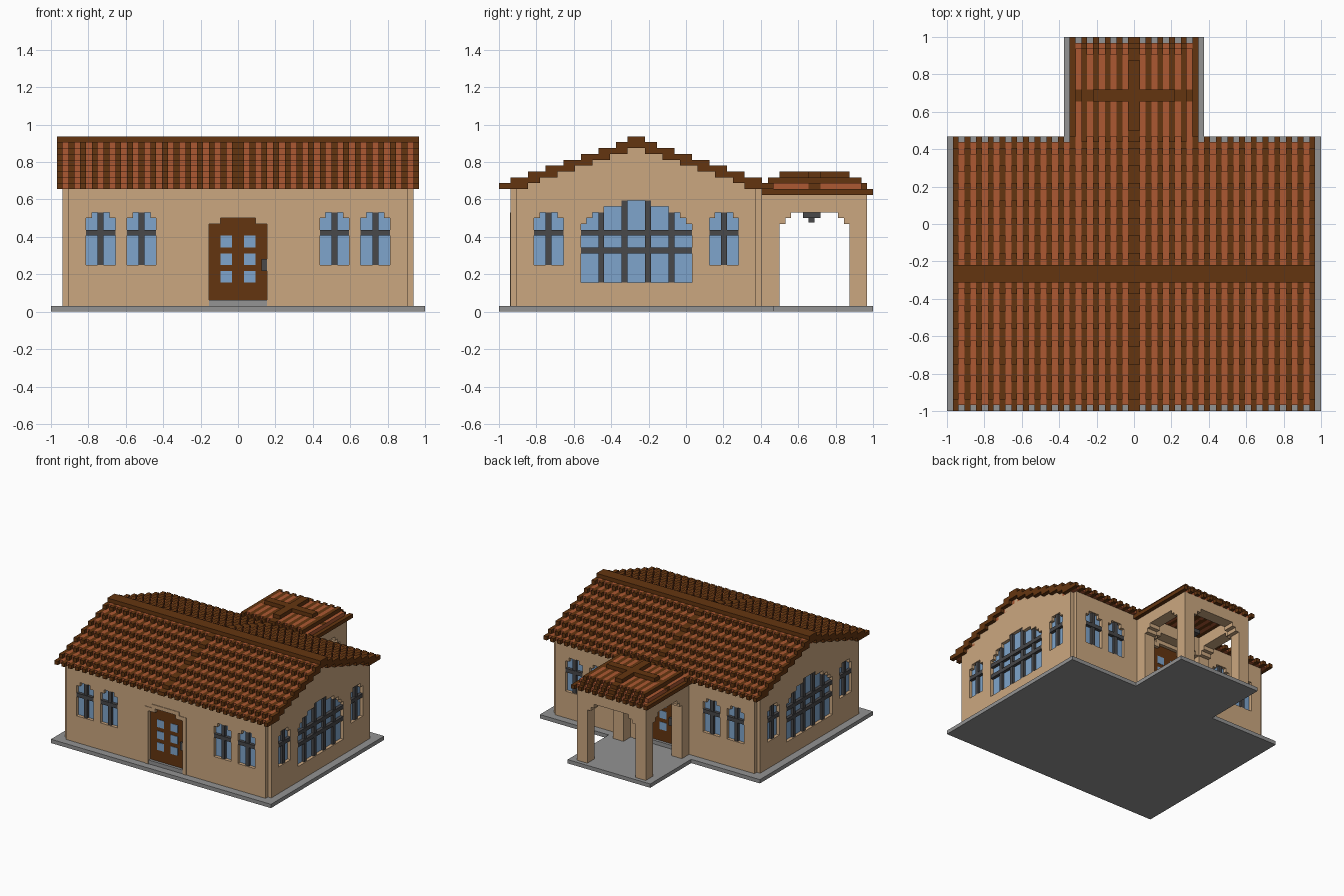
import bpy, bmesh

if "Cube" in bpy.data.objects:
    bpy.data.objects.remove(bpy.data.objects["Cube"], do_unlink=True)

U = 1 / 32       # one brick unit
Y0 = -32         # y is counted in units from the front edge of the slab
MID = 23.5       # y of the main ridge
PORCH = 54       # y of the porch ridge


def material(name, r, g, b):
    lin = [((c / 255 + 0.055) / 1.055) ** 2.4 for c in (r, g, b)] + [1]
    m = bpy.data.materials.new(name)
    m.use_nodes = True
    m.diffuse_color = lin
    m.node_tree.nodes["Principled BSDF"].inputs["Base Color"].default_value = lin
    return m


TAN = material("tan wall", 203, 167, 128)
GREY = material("slab grey", 147, 147, 147)
BROWN = material("dark brown", 100, 53, 16)
ORANGE = material("clay orange", 172, 88, 50)
BLUE = material("glass blue", 127, 165, 204)
DARK = material("frame grey", 72, 72, 74)


def finish(name, bm, mat):
    bmesh.ops.recalc_face_normals(bm, faces=bm.faces)
    me = bpy.data.meshes.new(name)
    bm.to_mesh(me)
    bm.free()
    me.materials.append(mat)
    ob = bpy.data.objects.new(name, me)
    bpy.context.collection.objects.link(ob)
    return ob


def blocks(name, boxes, mat):
    """Boxes given as (x0, x1, y0, y1, z0, z1) in units."""
    bm = bmesh.new()
    for x0, x1, y0, y1, z0, z1 in boxes:
        vs = bmesh.ops.create_cube(bm, size=1)["verts"]
        for v in vs:
            v.co.x = (x1 if v.co.x > 0 else x0) * U
            v.co.y = ((y1 if v.co.y > 0 else y0) + Y0) * U
            v.co.z = (z1 if v.co.z > 0 else z0) * U
    return finish(name, bm, mat)


def stepped(c, z0, rows):
    """Stepped arch outline from rows of (half width, top)."""
    right, z = [], z0
    for h, top in rows:
        right += [(h, z), (h, top)]
        z = top
    return [(c + h, z) for h, z in right] + [(c - h, z) for h, z in reversed(right)]


def prisms(name, items, mat):
    """Items are (axis, outline, d0, d1); outlines are extruded along the axis."""
    bm = bmesh.new()
    for axis, pts, d0, d1 in items:
        def place(a, z, d):
            x, y = (d, a) if axis == "x" else (a, d)
            return bm.verts.new((x * U, (y + Y0) * U, z * U))
        lo = [place(a, z, d0) for a, z in pts]
        hi = [place(a, z, d1) for a, z in pts]
        bm.faces.new(lo)
        bm.faces.new(hi[::-1])
        for i in range(len(pts)):
            j = (i + 1) % len(pts)
            bm.faces.new((lo[j], lo[i], hi[i], hi[j]))
    return finish(name, bm, mat)


def cut(ob, cutter):
    cutter.hide_render = True
    mod = ob.modifiers.new("openings", "BOOLEAN")
    mod.operation = "DIFFERENCE"
    mod.solver = "EXACT"
    mod.object = cutter
    bpy.context.view_layer.objects.active = ob
    bpy.ops.object.modifier_apply(modifier=mod.name)
    bpy.data.objects.remove(cutter, do_unlink=True)


# Slab
blocks("slab", [(-32, 32, 0, 47, 0, 1)], GREY)
blocks("porch_slab", [(-12, 12, 47, 64, 0, 1)], GREY)

# Walls: gabled body and the long walls that stand one unit proud of it
starts = [0] + list(range(2, 21, 3))
gable_rows = [(20.5, 21)] + [(MID - s - 5, 22 + k) for k, s in enumerate(starts[:7])]
gable_walls = prisms("gable_walls", [("x", stepped(MID, 1, gable_rows), -30, 30)], TAN)
long_walls = blocks("long_walls", [(-29, 29, 2, 45, 1, 21)], TAN)

# Windows: recess, glass plate and bars
SMALL = [(2.5, 16), (1.5, 17)]
BIG = [(9.5, 15), (8.5, 16), (7.5, 17), (5.5, 18), (2.5, 19)]
DOOR = [(5, 15), (3, 16)]
cutters = {"x": [], "y": []}
glass, bars = [], []


def bar(axis, a0, a1, d0, d1, z0, z1):
    d0, d1 = sorted((d0, d1))
    bars.append((d0, d1, a0, a1, z0, z1) if axis == "x" else (a0, a1, d0, d1, z0, z1))


def window(axis, face, out, c, z0, rows, uprights, rails):
    outline = stepped(c, z0, rows)
    back = face - out
    cutters[axis].append((axis, outline, back, face + out))
    glass.append((axis, outline, back - out * 0.1, back + out * 0.15))
    for u in uprights:
        top = max(t for h, t in rows if h >= abs(u) + 0.5)
        bar(axis, c + u - 0.5, c + u + 0.5, back, back + out * 0.8, z0, top)
    for z in rails:
        h = rows[0][0]
        bar(axis, c - h, c + h, back, back + out * 0.95, z, z + 1)


for side in (-1, 1):
    for c in (8.5, 38.5):
        window("x", 30 * side, side, c, 8, SMALL, [0], [13])
    window("x", 30 * side, side, MID, 5, BIG, [-6, -2, 2, 6], [10, 13])
    for c in (16.5, 23.5):
        for face, out in ((2, -1), (45, 1)):
            window("y", face, out, c * side, 8, SMALL, [0], [13])

# Doors on the front and under the porch
for name, face, out in (("front", 2, -1), ("back", 45, 1)):
    back = face - out
    cutters["y"].append(("y", stepped(0, 1, DOOR), back, face + out))
    prisms(name + "_door", [("y", stepped(0, 2, DOOR), back - out * 0.1, back + out * 0.3)], BROWN)
    blocks(name + "_door_sill", [(-5, 5, *sorted((back, face)), 1, 2)], GREY)
    ring = stepped(0, 1, [(6, 16), (4, 17)]) + stepped(0, 1, DOOR)[::-1]
    prisms(name + "_door_trim", [("y", ring, face, face + out * 0.15)], TAN)
    pane = sorted((back + out * 0.2, back + out * 0.4))
    blocks(name + "_door_panes", [(x, x + 2, *pane, z, z + 2)
                                  for x in (-3, 1) for z in (5, 8, 11)], BLUE)
    hx = sorted((-4 * out, -5 * out))
    blocks(name + "_door_handle", [(*hx, *sorted((back, back + out * 0.9)), 7, 9)], DARK)

cut(gable_walls, prisms("gable_cutter", cutters["x"], TAN))
cut(long_walls, prisms("long_cutter", cutters["y"], TAN))
prisms("window_glass", glass, BLUE)
blocks("window_bars", bars, DARK)


# Main roof: overlapping rows of cover tiles, pan tiles set one unit back
def columns(half):
    """Yield (x0, x1, is_cover) across a roof, with a wide centre rib."""
    yield -1, 1, True
    for x in range(1, half):
        yield x, x + 1, x % 2 == 0
        yield -x - 1, -x, x % 2 == 0


covers, pans = [], []
for x0, x1, cover in columns(31):
    for k, s in enumerate(starts):
        a = s if cover else s + 1
        b = min(a + 5, MID)
        for y0, y1 in ((a, b), (2 * MID - b, 2 * MID - a)):
            (covers if cover else pans).append((x0, x1, y0, y1, 21 + k, 22 + k))
blocks("roof_cover_tiles", covers, BROWN)
blocks("roof_pan_tiles", pans, ORANGE)
blocks("roof_ridge", [(-31, 31, 22, 25, 29, 30)], BROWN)

# Porch: corner posts and stepped arches between them
blocks("porch_posts", [(x, x + 3, y, y + 3, 1, 20) for x in (-10, 7) for y in (45, 60)], TAN)
lintels = []
for x in (-10, 7):
    lintels.append((x, x + 3, 48, 60, 17, 20))
    for n, z in ((2, 16), (1, 15)):
        lintels += [(x, x + 3, 48, 48 + n, z, z + 1), (x, x + 3, 60 - n, 60, z, z + 1)]
for y in (45, 60):
    lintels.append((-7, 7, y, y + 3, 17, 20))
    for n, z in ((2, 16), (1, 15)):
        lintels += [(-7, -7 + n, y, y + 3, z, z + 1), (7 - n, 7, y, y + 3, z, z + 1)]
blocks("porch_arches", lintels, TAN)
blocks("porch_roof_filler", [(-8, 8, 45, 48, 20, 21.9)], TAN)
blocks("porch_lamp", [(-1.5, 1.5, 52, 55, 16, 17), (-0.5, 0.5, 53, 54, 15.3, 20)], DARK)

# Porch roof: low hip of tiles with a raised cross of ridge tiles
covers, pans = [], []
levels = [(11, 10), (10, 9), (9, 8), (7, 6)]
for k, (hx, hy) in enumerate(levels):
    z = (20 + k, 21 + k)
    covers.append((-hx, hx, PORCH - 1, PORCH + 1, *z))
    covers.append((-1, 1, PORCH - hy, PORCH + hy, *z))
    if k == len(levels) - 1:
        break
    for x0, x1, cover in columns(hx):
        h = hy if cover else hy - 1
        (covers if cover else pans).append((x0, x1, PORCH - h, PORCH + h, *z))
blocks("porch_cover_tiles", covers, BROWN)
blocks("porch_pan_tiles", pans, ORANGE)
